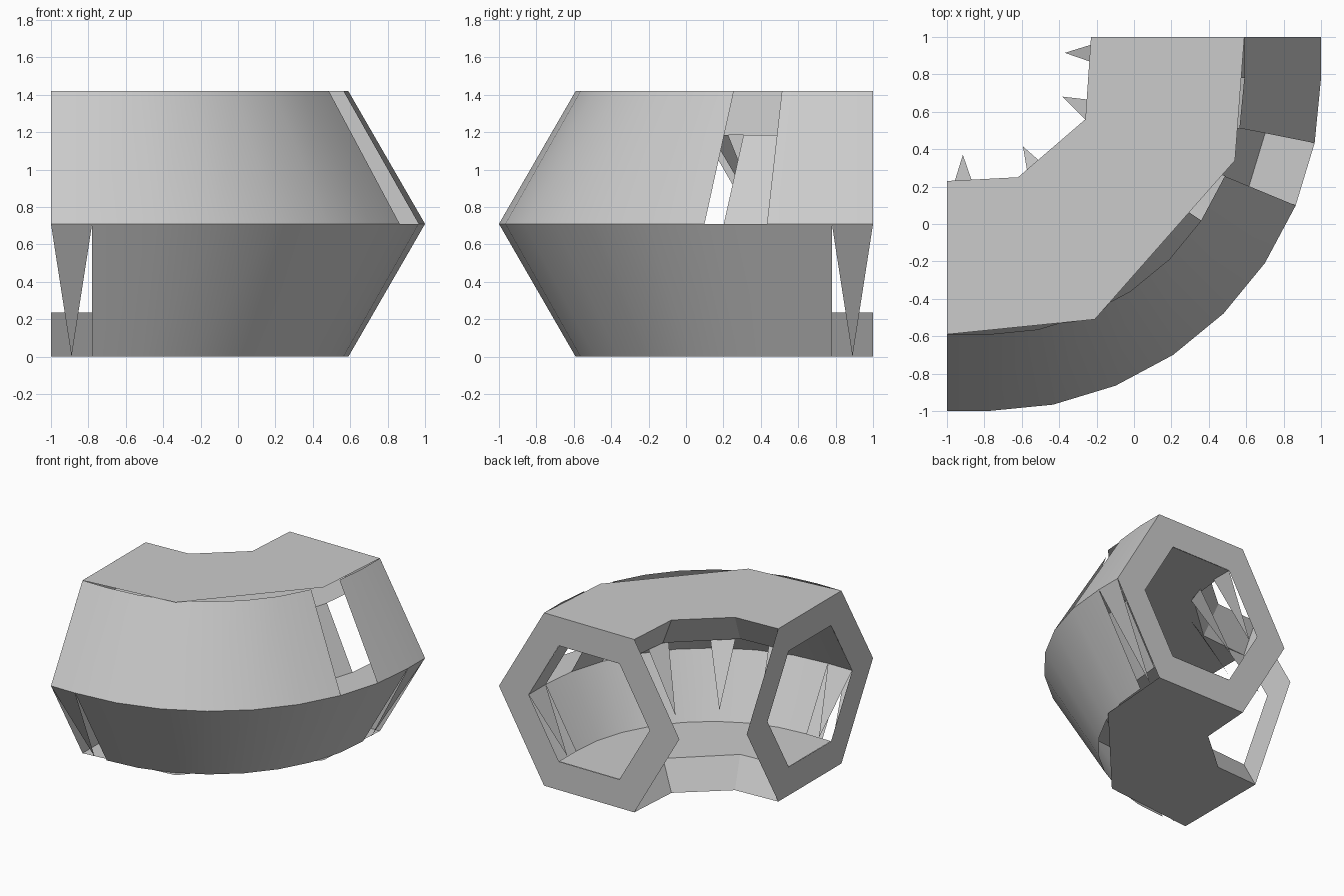
import bpy, math

if "Cube" in bpy.data.objects:
    bpy.data.objects.remove(bpy.data.objects["Cube"])

C = 0.78            # bend centre is (-C, C)
N = 8               # arc segments of the curved walls
MID, TOP = 0.71, 1.42
IN_LOW, IN_HIGH = 0.235, 1.185
AXIS = 0.96         # radius of the tube axis
SIDE, HOLE = 0.82, 0.55   # outer and inner hexagon radii


def bend(r, a):
    """Point on the bend; angle a in degrees from the left end."""
    a = math.radians(a)
    return (-C + r * math.sin(a), C - r * math.cos(a))


def path(r, angles=None):
    """Straight run, arc, straight run."""
    angles = angles or [90 * i / N for i in range(N + 1)]
    return [(-1, C - r)] + [bend(r, a) for a in angles] + [(-C + r, 1)]


def make(name, verts, faces, smooth=False):
    me = bpy.data.meshes.new(name)
    me.from_pydata(verts, [], faces)
    me.update()
    ob = bpy.data.objects.new(name, me)
    bpy.context.collection.objects.link(ob)
    if smooth:
        bpy.ops.object.select_all(action='DESELECT')
        bpy.context.view_layer.objects.active = ob
        ob.select_set(True)
        bpy.ops.object.shade_smooth_by_angle(angle=math.radians(30))
    return ob


def strip(name, p, z1, q, z2, segs=None, flip=False, smooth=True):
    """Ribbon of quads between two paths at two heights."""
    n = len(p)
    verts = [(x, y, z1) for x, y in p] + [(x, y, z2) for x, y in q]
    faces = []
    for i in (segs if segs is not None else range(n - 1)):
        f = [i, i + 1, n + i + 1, n + i]
        faces.append(f[::-1] if flip else f)
    ob = make(name, verts, faces, smooth)
    return ob


def slab(name, z_out, z_in, up):
    """Hollow floor or roof: outer skin, inner skin and sloped inner lip."""
    inner = [(-1, .23), (-.62, .25), (-.26, .56), (-.23, 1)]
    outer = [(-1, -.59), (-.21, -.51), (.54, .34), (.59, 1)]
    lip = path(AXIS - HOLE / 2, [17, 67])
    strip(name + "_skin", outer, z_out, inner, z_out, flip=not up, smooth=False)
    strip(name + "_lip", inner, z_out, lip, z_in, flip=not up, smooth=False)
    edge = path(AXIS + HOLE / 2)
    pts = edge + lip[::-1]
    face = list(range(len(pts)))
    make(name + "_lining", [(x, y, z_in) for x, y in pts],
         [face[::-1] if up else face])


slab("roof", TOP, IN_HIGH, True)
slab("floor", 0, IN_LOW, False)

# Outer shell: upper wall with a window, lower wall without its end bays
o_mid, o_edge = path(AXIS + SIDE), path(AXIS + SIDE / 2)
i_mid, i_edge = path(AXIS + HOLE), path(AXIS + HOLE / 2)
arc = range(1, N + 1)
WIN = 7
strip("outer_upper_wall", o_mid, MID, o_edge, TOP, [i for i in range(N + 2) if i != WIN])
strip("outer_lower_wall", o_edge, 0, o_mid, MID, arc)

# Inner lining: a lone panel sits behind the window
strip("inner_lower_wall", i_edge, IN_LOW, i_mid, MID, arc, True)
strip("inner_upper_wall", i_mid, MID, i_edge, IN_HIGH,
      [i for i in range(N + 2) if i not in (WIN - 1, WIN + 1)], True)
strip("window_sill", o_mid, MID, i_mid, MID, arc, smooth=False)


# Flat hexagonal end frames
def frame(name, place, flip):
    verts = [place(AXIS + r * math.cos(k * math.pi / 3), MID + r * math.sin(k * math.pi / 3))
             for r in (SIDE, HOLE) for k in range(6)]
    faces = [[k, (k + 1) % 6, 6 + (k + 1) % 6, 6 + k] for k in range(6)]
    make(name, verts, [f[::-1] if flip else f for f in faces])


frame("left_end_frame", lambda r, z: (-1, C - r, z), False)
frame("back_end_frame", lambda r, z: (-C + r, 1, z), True)


# Spikes hanging in the open bays
def spike(name, a, b, z1, tip, z2):
    make(name, [(*a, z1), (*b, z1), (*tip, z2)], [(0, 2, 1)])


for name, mid, edge, z in (("outer", o_mid, o_edge, 0), ("inner", i_mid, i_edge, IN_LOW)):
    for end, (i, j) in (("left", (0, 1)), ("back", (N + 1, N + 2))):
        tip = [(p + q) / 2 for p, q in zip(edge[i], edge[j])]
        spike(f"{name}_{end}_spike", mid[i], mid[j], MID, tip, z)

R_TOP, R_TIP = AXIS - HOLE / 2, AXIS - HOLE
spike("hanging_spike_1", (-1, C - R_TOP), (-.82, C - R_TOP), IN_HIGH, (-.915, C - R_TIP), MID)
spike("hanging_spike_2", bend(R_TOP, 20), bend(R_TOP, 36), IN_HIGH, bend(R_TIP, 27), MID)
spike("hanging_spike_3", bend(R_TOP, 63), bend(R_TOP, 79), IN_HIGH, bend(R_TIP, 76), MID)
spike("hanging_spike_4", (-C + R_TOP, .82), (-C + R_TOP, 1), IN_HIGH, (-C + R_TIP, .915), MID)
